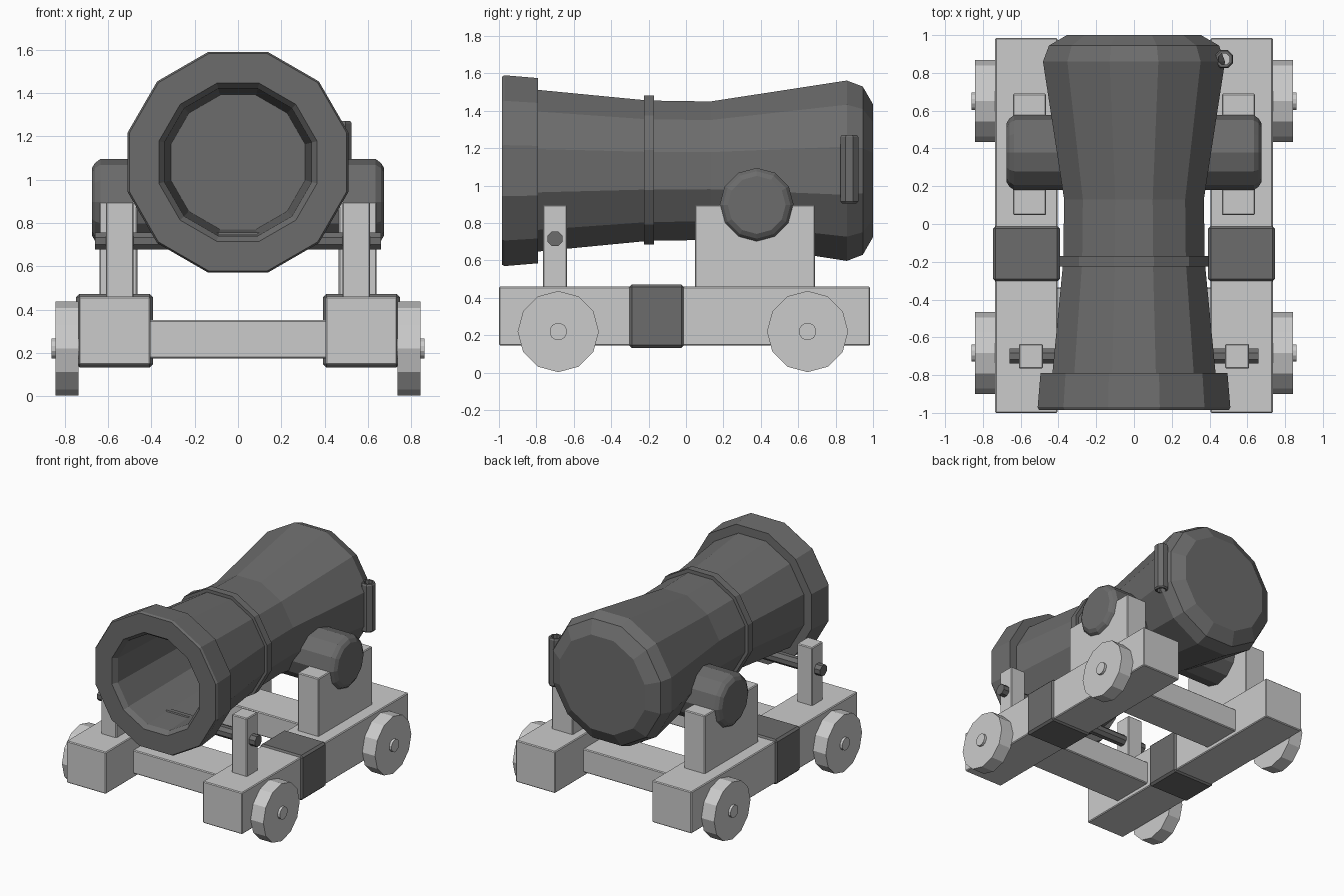
import bpy, bmesh, math
from mathutils import Matrix

if "Cube" in bpy.data.objects:
    bpy.data.objects.remove(bpy.data.objects["Cube"])

dark = bpy.data.materials.new("dark_iron")
dark.diffuse_color = (0.15, 0.15, 0.15, 1)
dark.use_nodes = True
dark.node_tree.nodes["Principled BSDF"].inputs["Base Color"].default_value = dark.diffuse_color
AXES = {'x': Matrix.Rotation(math.pi / 2, 4, 'Y'),
        'y': Matrix.Rotation(-math.pi / 2, 4, 'X'),
        'z': Matrix.Identity(4)}


def finish(name, bm, mat=None):
    bmesh.ops.recalc_face_normals(bm, faces=bm.faces)
    me = bpy.data.meshes.new(name)
    bm.to_mesh(me)
    bm.free()
    if mat:
        me.materials.append(mat)
    ob = bpy.data.objects.new(name, me)
    bpy.context.collection.objects.link(ob)
    return ob


def box(name, x, y, z, bevel=0.006, mat=None):
    bm = bmesh.new()
    bmesh.ops.create_cube(bm, size=1)
    for v in bm.verts:
        v.co = [(r[0] + r[1]) / 2 + c * (r[1] - r[0]) for c, r in zip(v.co, (x, y, z))]
    bmesh.ops.bevel(bm, geom=bm.edges[:], offset=bevel, segments=1, affect='EDGES')
    return finish(name, bm, mat)


def lathe(name, profile, axis, centre, sides=12, turn=0.5, mat=None, loop=False):
    """Spin (position along axis, radius) points; ends capped unless the profile loops."""
    bm = bmesh.new()
    rings = []
    for h, r in profile:
        angles = [(i + turn) * math.tau / sides for i in range(sides)]
        rings.append([bm.verts.new((r * math.cos(a), r * math.sin(a), h)) for a in angles])
    pairs = list(zip(rings, rings[1:]))
    if loop:
        pairs.append((rings[-1], rings[0]))
    else:
        bm.faces.new(rings[0])
        bm.faces.new(rings[-1])
    for a, b in pairs:
        for i in range(sides):
            j = (i + 1) % sides
            bm.faces.new((a[i], a[j], b[j], b[i]))
    bm.transform(Matrix.Translation(centre) @ AXES[axis])
    return finish(name, bm, mat)


def side_name(s):
    return "right" if s > 0 else "left"


# Barrel: bore floor, bore wall, muzzle band, waisted body, rounded breech
k = 1 / math.cos(math.pi / 12)
barrel = [(-0.2, 0.31), (-0.95, 0.34), (-0.985, 0.365), (-0.985, 0.502), (-0.97, 0.51),
          (-0.79, 0.495), (-0.79, 0.432), (-0.2, 0.375), (0.13, 0.37),
          (0.86, 0.482), (0.945, 0.45), (1.0, 0.355)]
lathe("barrel", [(h, r * k) for h, r in barrel], 'y', (0, 0, 1.08), mat=dark)

# Raised ring around the waist
ring = [(-0.225, 0.36), (-0.225, 0.398), (-0.17, 0.398), (-0.17, 0.36)]
lathe("barrel_ring", [(h, r * k) for h, r in ring], 'y', (0, 0, 1.083), mat=dark, loop=True)

# Trunnion through the barrel
lathe("trunnion", [(-0.675, 0.155), (-0.66, 0.18), (-0.635, 0.198),
                   (0.635, 0.198), (0.66, 0.18), (0.675, 0.155)],
      'x', (0, 0.378, 0.897), mat=dark, turn=0)

# Front rest rod
lathe("rest_rod", [(-0.66, 0.043), (0.66, 0.043)], 'x', (0, -0.7, 0.716), sides=8, mat=dark)

# Fuse tube on the breech
lathe("fuse_tube", [(0.905, 0.042), (0.915, 0.052), (1.26, 0.052), (1.27, 0.045),
                    (1.27, 0.032), (0.905, 0.032)],
      'z', (0.477, 0.873, 0), sides=8, mat=dark, loop=True)

# Carriage sides
for s in (-1, 1):
    n = side_name(s)

    def span(a, b):
        return sorted((s * a, s * b))

    box(n + "_side_beam", span(0.405, 0.735), (-1.0, 0.985), (0.145, 0.46))
    box(n + "_beam_band", span(0.393, 0.747), (-0.305, -0.01), (0.133, 0.472), 0.015, dark)
    box(n + "_trunnion_support", span(0.465, 0.64), (0.047, 0.69), (0.45, 0.897))
    box(n + "_front_post", span(0.482, 0.61), (-0.765, -0.635), (0.45, 0.897))
    # Wheels and hubs
    for place, y in (("front", -0.683), ("rear", 0.65)):
        lathe(f"{n}_{place}_wheel", [(-0.053, 0.217), (0.053, 0.217)], 'x',
              (s * 0.789, y, 0.22), turn=0)
        lathe(f"{n}_{place}_hub", [(-0.08, 0.047), (0.08, 0.047)], 'x',
              (s * 0.78, y, 0.22))

# Cross beams joining the sides
box("front_cross_beam", (-0.42, 0.42), (-0.67, -0.335), (0.175, 0.352))
box("rear_cross_beam", (-0.42, 0.42), (0.33, 0.645), (0.175, 0.352))
